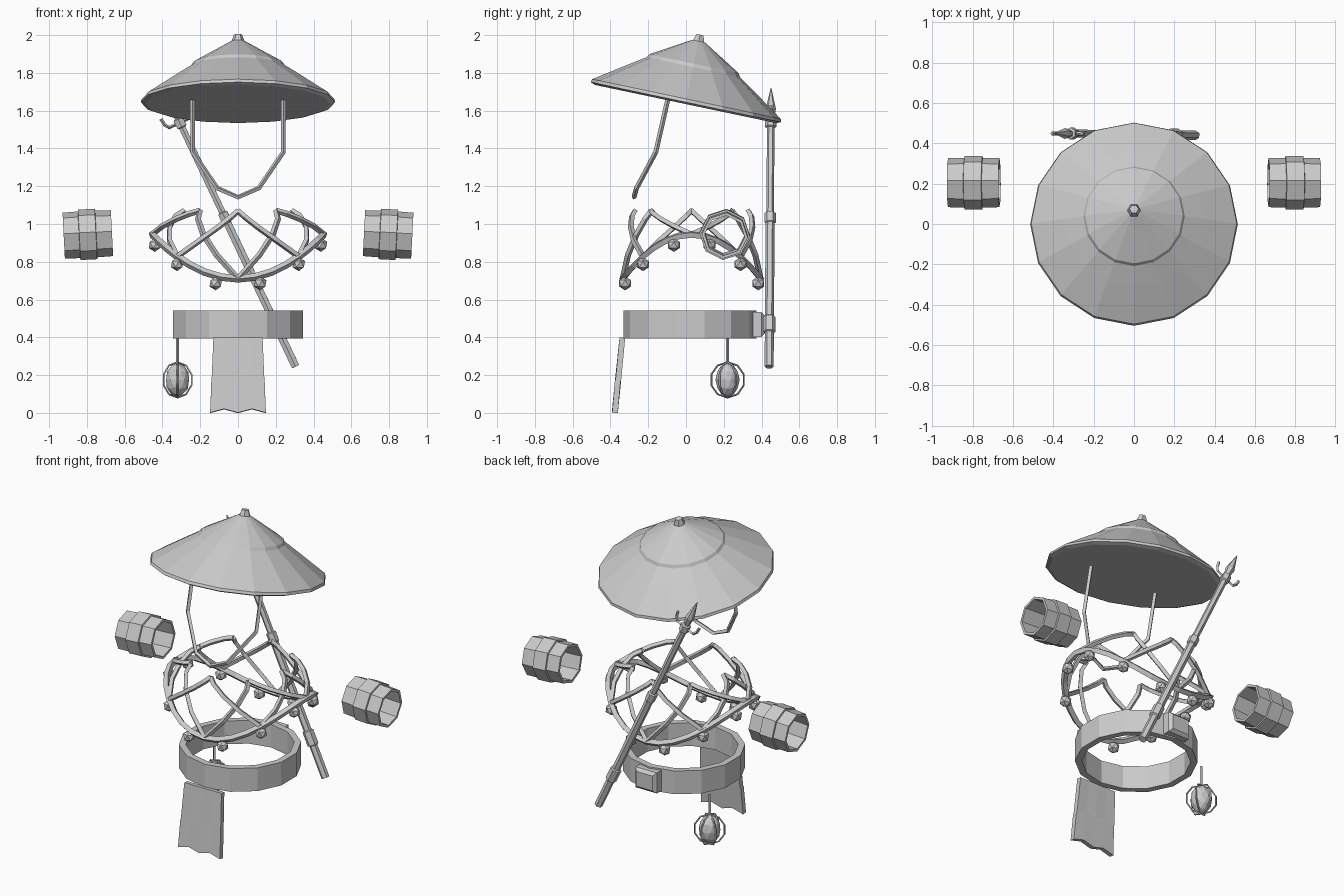
import bpy, bmesh, math
from math import sin, cos, pi, radians
from mathutils import Matrix, Vector

if "Cube" in bpy.data.objects:
    bpy.data.objects.remove(bpy.data.objects["Cube"])

grey = bpy.data.materials.new("plain_grey")
grey.diffuse_color = (0.6, 0.6, 0.6, 1)
grey.use_nodes = True
grey.node_tree.nodes["Principled BSDF"].inputs["Base Color"].default_value = grey.diffuse_color


def add(name, bm, matrix=Matrix()):
    bmesh.ops.recalc_face_normals(bm, faces=bm.faces[:])
    me = bpy.data.meshes.new(name)
    bm.to_mesh(me)
    bm.free()
    me.materials.append(grey)
    ob = bpy.data.objects.new(name, me)
    ob.matrix_world = matrix
    bpy.context.collection.objects.link(ob)
    return ob


def lathe(name, profile, n, matrix=Matrix(), phase=0.0, closed=False):
    """Turn (radius, height) points round the local z axis."""
    bm = bmesh.new()
    rings = [[bm.verts.new((r * cos(phase + 2 * pi * i / n), r * sin(phase + 2 * pi * i / n), h))
              for i in range(n)] for r, h in profile]
    pairs = list(zip(rings, rings[1:]))
    if closed:
        pairs.append((rings[-1], rings[0]))
    else:
        bm.faces.new(rings[0])
        bm.faces.new(rings[-1])
    for a, b in pairs:
        for i in range(n):
            j = (i + 1) % n
            bm.faces.new((a[i], a[j], b[j], b[i]))
    return add(name, bm, matrix)


def tubes(name, paths, radius, closed=False, res=0):
    """Sweep thin bars along polylines and keep the result as a mesh."""
    cu = bpy.data.curves.new(name, 'CURVE')
    cu.dimensions = '3D'
    cu.bevel_depth = radius
    cu.bevel_resolution = res
    cu.use_fill_caps = True
    for pts in paths:
        sp = cu.splines.new('POLY')
        sp.points.add(len(pts) - 1)
        for p, co in zip(sp.points, pts):
            p.co = (*co, 1)
        sp.use_cyclic_u = closed
        sp.use_smooth = False
    tmp = bpy.data.objects.new(name + "_path", cu)
    bpy.context.collection.objects.link(tmp)
    bpy.context.view_layer.update()
    me = bpy.data.meshes.new_from_object(tmp.evaluated_get(bpy.context.evaluated_depsgraph_get()))
    bpy.data.objects.remove(tmp)
    bm = bmesh.new()
    bm.from_mesh(me)
    for f in bm.faces:
        f.smooth = False
        f.material_index = 0
    return add(name, bm)


# Tilted straw hat with stepped crown and knob
hat_m = Matrix.Translation((0, 0, 1.65)) @ Matrix.Rotation(radians(-11.9), 4, 'X')
lathe("hat", [(0.49, -0.015), (0.515, -0.005), (0.51, 0.012), (0.343, 0.125), (0.252, 0.185),
              (0.242, 0.203), (0.035, 0.325)], 16, hat_m)
lathe("hat_knob", [(0.04, 0.31), (0.034, 0.325), (0.022, 0.36)], 6, hat_m)

# Chin strap
half = [(0.24, -0.095, 1.665), (0.24, -0.16, 1.38), (0.11, -0.262, 1.19)]
tubes("chin_strap", [[(-x, y, z) for x, y, z in half] + [(0, -0.275, 1.142)] + half[::-1]], 0.013)

# Hollow arm cuffs with a raised middle band
cuff = [(0.122, -0.128), (0.124, -0.045), (0.134, -0.043), (0.134, 0.045), (0.124, 0.047),
        (0.122, 0.128), (0.106, 0.128), (0.106, -0.128)]
for s, side in ((-1, "left"), (1, "right")):
    m = Matrix.Translation((s * 0.795, 0.205, 0.945)) @ Matrix.Rotation(s * radians(92.9), 4, 'Y')
    lathe(side + "_arm_cuff", cuff, 8, m, -s * 0.08, True)

# Belt and the knot at its back
lathe("belt", [(0.352, 0.395), (0.352, 0.542), (0.312, 0.542), (0.312, 0.395)], 14,
      Matrix.Translation((0, 0.02, 0)), -pi / 2, True)
bm = bmesh.new()
bmesh.ops.create_cube(bm, size=1, matrix=Matrix.Translation((0, 0.38, 0.468))
                      @ Matrix.Diagonal((0.15, 0.075, 0.13, 1)))
bmesh.ops.bevel(bm, geom=[e for e in bm.edges if all(v.co.y > 0.4 for v in e.verts)],
                offset=0.018, segments=1, affect='EDGES')
add("belt_knot", bm)

# Front apron with a creased, ragged hem
bm = bmesh.new()
rows = []
for z, amp in ((0.398, 0), (0.19, 0.012), (0.15, -0.015), (0.01, 0.01)):
    t = 1 - z / 0.398
    rows.append([bm.verts.new(((0.13 + 0.018 * t) * (c / 2 - 1), -0.337 - 0.04 * t,
                               z - amp * (-1) ** c)) for c in range(5)])
for a, b in zip(rows, rows[1:]):
    for i in range(4):
        bm.faces.new((a[i], b[i], b[i + 1], a[i + 1]))
apron = add("apron", bm)
mod = apron.modifiers.new("thickness", 'SOLIDIFY')
mod.thickness = 0.03
mod.offset = 0

# Hanging charm: cord, faceted core and wire cage
C = Vector((-0.32, 0.22, 0.175))
tubes("charm_cord", [[C + Vector((0, 0, 0.22)), C + Vector((0, 0, 0.08))]], 0.008)
bm = bmesh.new()
bmesh.ops.create_icosphere(bm, subdivisions=2, radius=1,
                           matrix=Matrix.Translation(C) @ Matrix.Diagonal((0.064, 0.064, 0.09, 1)))
add("charm_core", bm)
tubes("charm_cage", [[C + Vector((0.09 * sin(a) * cos(b), 0.09 * sin(a) * sin(b), 0.094 * cos(a)))
                      for a in [k * pi / 5 for k in range(10)]]
                     for b in (pi / 6, pi / 2, 5 * pi / 6)], 0.005, True)


# Shoulder net: saddle-shaped hem, crossing strands and beads
def hem(a, drop=0.0):
    x = sin(a)
    return Vector((0.455 * x, 0.03 - 0.365 * cos(a), 0.71 + 0.235 * x * x - drop))


def strand(a, d):
    top = Vector((0.285 * sin(a), 0.03 - 0.30 * cos(a), 1.07))
    pts = [top]
    for t in (0.12, 0.35, 0.65, 1.0):
        b = a + d * t * pi / 4
        end = hem(a + d * pi / 4)
        r = t ** 0.6
        pts.append(Vector(((0.285 + 0.17 * r) * sin(b), 0.03 - (0.30 + 0.065 * r) * cos(b),
                           1.07 + (end.z - 1.07) * t)))
    return pts


tubes("net_hem", [[hem(2 * pi * k / 32) for k in range(32)]], 0.02, True)
tubes("net_strands", [strand(k * pi / 4, d) for k in range(8) for d in (-1, 1)], 0.016)
bm = bmesh.new()
for k in range(12):
    bmesh.ops.create_icosphere(bm, subdivisions=1, radius=0.037,
                               matrix=Matrix.Translation(hem(radians(15 + 30 * k), 0.04)))
add("net_beads", bm)

# Slanted spear across the back with collars and a pointed head
foot, tip = Vector((0.305, 0.44, 0.245)), Vector((-0.395, 0.45, 1.72))
L = (tip - foot).length
spear_m = Matrix.Translation(foot) @ (tip - foot).to_track_quat('Z', 'Y').to_matrix().to_4x4()
shaft = [(0.024, 0), (0.024, 0.20), (0.033, 0.205), (0.033, 0.29), (0.024, 0.295),
         (0.024, 0.84), (0.03, 0.845), (0.03, 0.90), (0.02, 0.905), (0.02, 1.40),
         (0.03, 1.405), (0.03, 1.45), (0.018, 1.455), (0.027, 1.51), (0.002, L)]
lathe("spear", shaft, 6, spear_m)

# Upturned hooks beside the spear head
d = (tip - foot).normalized()
p = Vector((d.z, 0, -d.x))
base = foot + d * 1.43
tubes("spear_hooks", [[base, base + p * s * 0.062, base + p * s * 0.078 + d * 0.025,
                       base + p * s * 0.082 + d * 0.06] for s in (-1, 1)], 0.009)
